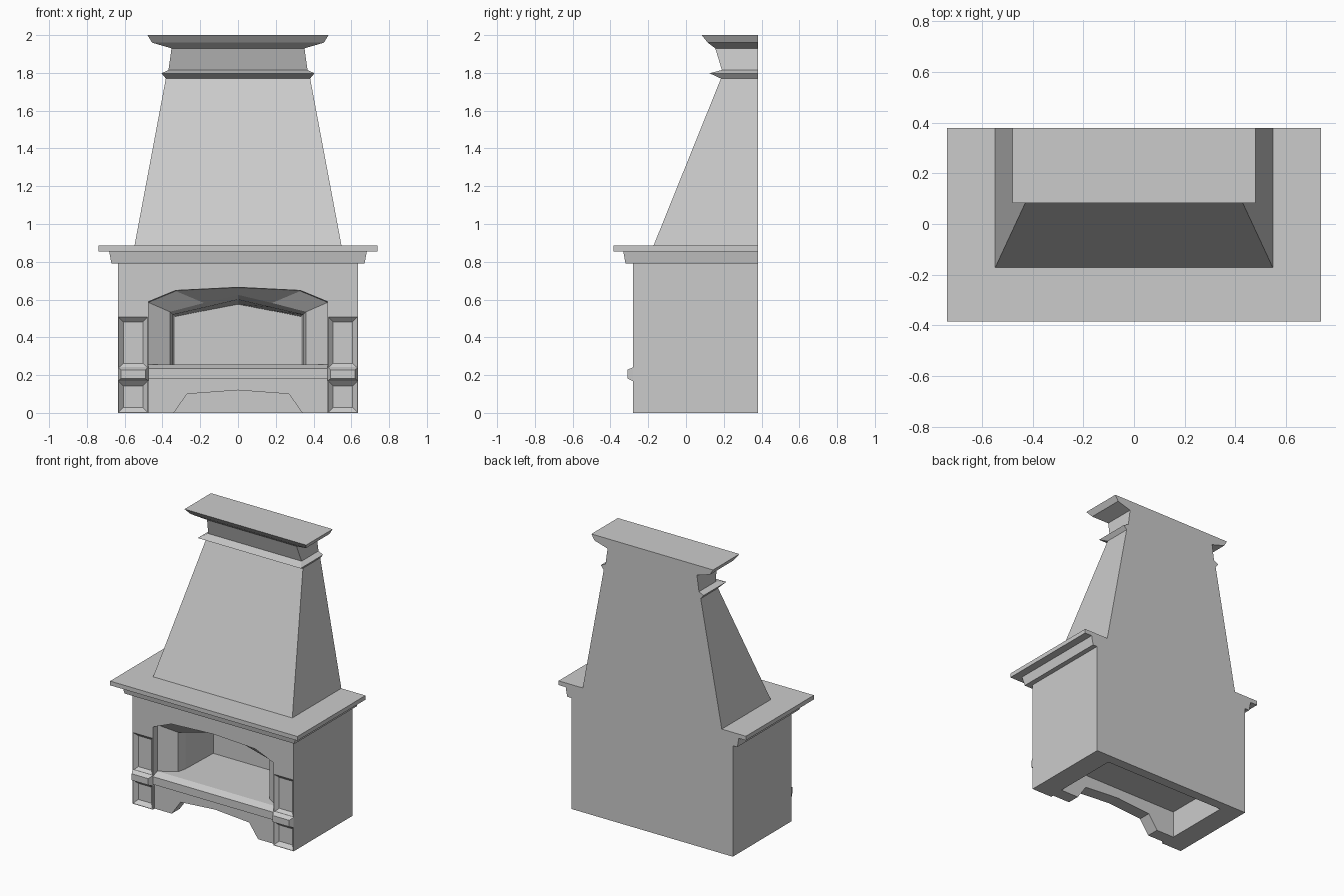
import bpy, bmesh

if "Cube" in bpy.data.objects:
    bpy.data.objects.remove(bpy.data.objects["Cube"])

BACK = 0.38


def loft(name, rings):
    """Closed solid through a list of rings with equal point counts."""
    bm = bmesh.new()
    loops = [[bm.verts.new(p) for p in r] for r in rings]
    n = len(loops[0])
    for a, b in zip(loops, loops[1:]):
        for i in range(n):
            j = (i + 1) % n
            bm.faces.new((a[i], a[j], b[j], b[i]))
    bm.faces.new(loops[0][::-1])
    bm.faces.new(loops[-1])
    bmesh.ops.recalc_face_normals(bm, faces=bm.faces[:])
    me = bpy.data.meshes.new(name)
    bm.to_mesh(me)
    bm.free()
    ob = bpy.data.objects.new(name, me)
    bpy.context.collection.objects.link(ob)
    return ob


def stack(name, levels):
    """Flat-backed stack of rectangles: (z, half width, front y)."""
    return loft(name, [[(-w, f, z), (w, f, z), (w, BACK, z), (-w, BACK, z)]
                       for z, w, f in levels])


def rect(x0, x1, z0, z1, y):
    return [(x0, y, z0), (x1, y, z0), (x1, y, z1), (x0, y, z1)]


def arch(y, w, bottom, spring, mid_w, mid, top):
    return [(-w, y, bottom), (w, y, bottom), (w, y, spring), (mid_w, y, mid),
            (0, y, top), (-mid_w, y, mid), (-w, y, spring)]


def carve(target, cutter):
    cutter.hide_render = True
    mod = target.modifiers.new("cut", 'BOOLEAN')
    mod.operation = 'DIFFERENCE'
    mod.solver = 'EXACT'
    mod.object = cutter
    bpy.context.view_layer.objects.active = target
    bpy.ops.object.modifier_apply(modifier=mod.name)
    bpy.data.objects.remove(cutter)


# Main block
body = stack("fireplace_body", [(0, 0.635, -0.28), (0.79, 0.635, -0.28)])

# Hearth opening: recess, splay, stepped firebox
carve(body, loft("hearth_cutter", [
    arch(-0.30, 0.475, 0.227, 0.59, 0.33, 0.65, 0.667),
    arch(-0.23, 0.475, 0.255, 0.585, 0.33, 0.645, 0.66),
    arch(-0.16, 0.36, 0.255, 0.535, 0.18, 0.582, 0.625),
    arch(-0.10, 0.345, 0.255, 0.52, 0.17, 0.56, 0.60),
    arch(0.20, 0.335, 0.255, 0.51, 0.167, 0.543, 0.575)]))

# Lower front panel, hollow base and its arch
carve(body, loft("panel_cutter", [rect(-0.475, 0.475, -0.05, 0.18, -0.35),
                                  rect(-0.475, 0.475, -0.05, 0.18, -0.26)]))
carve(body, loft("base_cutter", [rect(-0.48, 0.48, -0.05, 0.19, -0.17),
                                 rect(-0.48, 0.48, -0.05, 0.19, 0.31)]))
carve(body, loft("base_arch_cutter", [
    arch(y, 0.34, -0.05, 0.0, 0.27, 0.10, 0.12) for y in (-0.4, -0.1)]))

# Pilaster panels and bands on both sides
for s, side in ((-1, "left"), (1, "right")):
    for z0, z1 in ((0.003, 0.168), (0.237, 0.507)):
        rings = []
        for y, d in ((-0.29, -0.01), (-0.255, 0.025)):
            rings.append(rect(s * (0.478 + d), s * (0.632 - d), z0 + d, z1 - d, y))
        carve(body, loft("pilaster_cutter", rings))
    loft("pilaster_band_" + side, [
        rect(s * 0.475, s * 0.635, 0.168, 0.242, -0.25),
        rect(s * 0.475, s * 0.635, 0.168, 0.242, -0.28),
        rect(s * 0.49, s * 0.62, 0.182, 0.228, -0.31)])

# Mantel moulding and shelf
stack("mantel_moulding", [(0.79, 0.67, -0.32), (0.855, 0.682, -0.332)])
stack("mantel_shelf", [(0.855, 0.738, -0.385), (0.885, 0.738, -0.385)])

# Hood with collar, neck and crown
stack("chimney_hood", [
    (0.885, 0.548, -0.172), (1.77, 0.382, 0.185), (1.798, 0.405, 0.125),
    (1.815, 0.368, 0.19), (1.93, 0.352, 0.155), (1.96, 0.455, 0.115),
    (2.0, 0.479, 0.083)])
